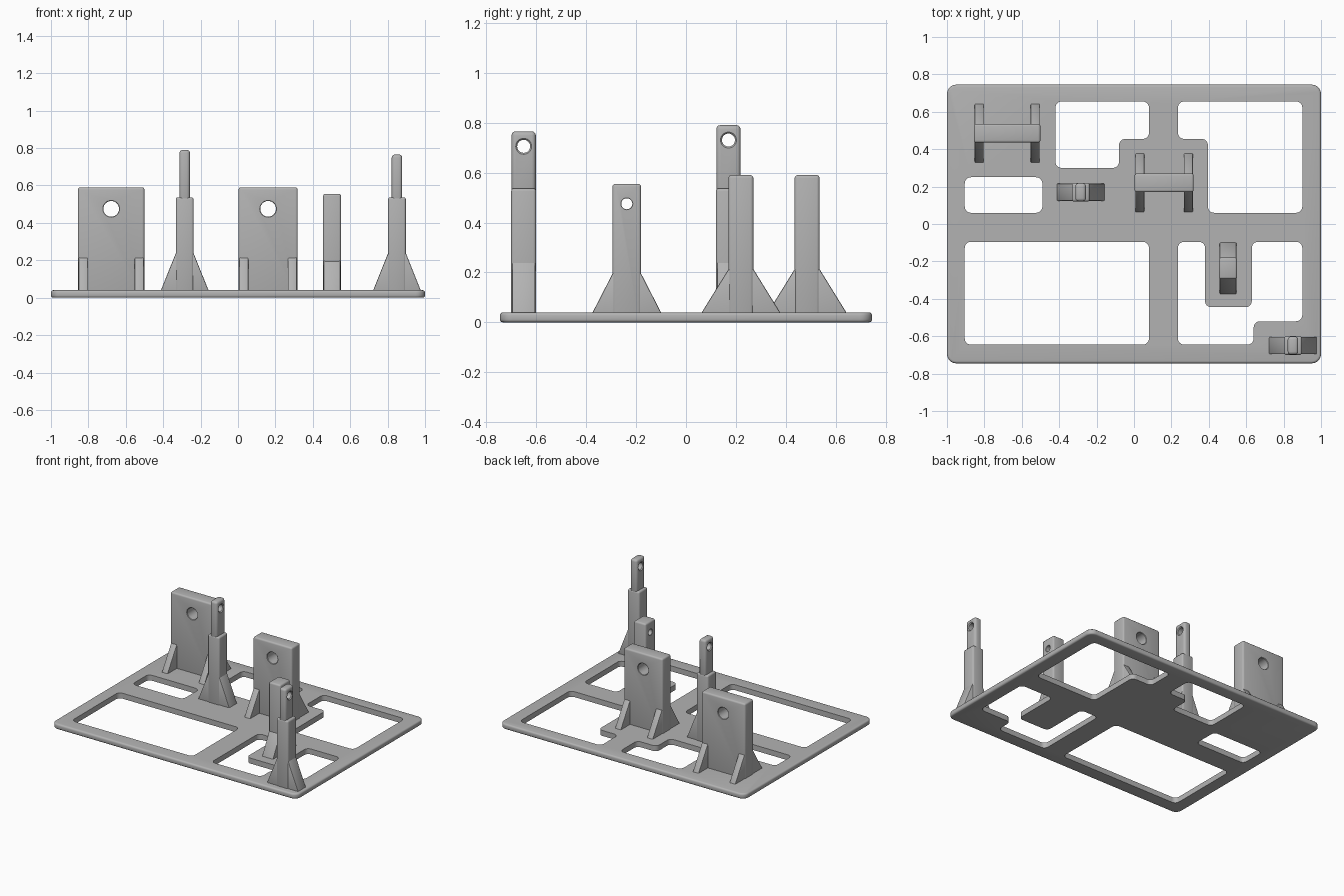
import bpy, bmesh, math
from mathutils import Vector, Matrix

cube = bpy.data.objects.get("Cube")
if cube:
    bpy.data.objects.remove(cube, do_unlink=True)

grey = bpy.data.materials.new("plain grey")
grey.use_nodes = True
COLOUR = (0.45, 0.45, 0.45, 1)
grey.diffuse_color = COLOUR
grey.node_tree.nodes["Principled BSDF"].inputs["Base Color"].default_value = COLOUR
PLATE_TOP = 0.04


def make(name, bm):
    bmesh.ops.recalc_face_normals(bm, faces=bm.faces)
    mesh = bpy.data.meshes.new(name)
    bm.to_mesh(mesh)
    bm.free()
    mesh.materials.append(grey)
    ob = bpy.data.objects.new(name, mesh)
    bpy.context.collection.objects.link(ob)
    return ob


def activate(ob):
    bpy.ops.object.select_all(action='DESELECT')
    ob.select_set(True)
    bpy.context.view_layer.objects.active = ob


def bevel(ob, width, segments=3):
    m = ob.modifiers.new("Bevel", 'BEVEL')
    m.width, m.segments = width, segments
    m.limit_method, m.angle_limit = 'ANGLE', math.radians(40)
    activate(ob)
    bpy.ops.object.modifier_apply(modifier=m.name)


def cut(ob, cutter):
    m = ob.modifiers.new("Cut", 'BOOLEAN')
    m.operation, m.solver, m.object = 'DIFFERENCE', 'EXACT', cutter
    activate(ob)
    bpy.ops.object.modifier_apply(modifier=m.name)
    bpy.data.objects.remove(cutter, do_unlink=True)


def smooth(ob):
    activate(ob)
    bpy.ops.object.shade_smooth_by_angle(angle=math.radians(35))


def prism(name, points, vector):
    """Extrude a flat outline along a vector."""
    bm = bmesh.new()
    face = bm.faces.new([bm.verts.new(p) for p in points])
    ext = bmesh.ops.extrude_face_region(bm, geom=[face])
    verts = [g for g in ext["geom"] if isinstance(g, bmesh.types.BMVert)]
    bmesh.ops.translate(bm, vec=vector, verts=verts)
    return make(name, bm)


def rounded(corners, radius, steps=6):
    """Round every corner of a right-angled outline."""
    pts, n = [], len(corners)
    for i in range(n):
        c = Vector(corners[i])
        a = (Vector(corners[i - 1]) - c).normalized() * radius
        b = (Vector(corners[(i + 1) % n]) - c).normalized() * radius
        for k in range(steps + 1):
            t = k / steps * math.pi / 2
            pts.append(c + a * (1 - math.sin(t)) + b * (1 - math.cos(t)))
    return pts


def slab(name, corners, radius, z0, z1):
    return prism(name, [(p.x, p.y, z0) for p in rounded(corners, radius)], (0, 0, z1 - z0))


def rect(x0, x1, y0, y1):
    return [(x0, y0), (x1, y0), (x1, y1), (x0, y1)]


def box(name, x, y, w, d, z0, z1, width):
    pts = [(px, py, z0) for px, py in rect(x - w / 2, x + w / 2, y - d / 2, y + d / 2)]
    ob = prism(name, pts, (0, 0, z1 - z0))
    bevel(ob, width)
    return ob


def drill(ob, centre, axis, r, half, lip):
    """Bore a hole along x or y with a small countersink of depth lip."""
    e = 0.05
    profile = [(0, -half - e), (r + lip + e, -half - e), (r, -half + lip),
               (r, half - lip), (r + lip + e, half + e), (0, half + e)]
    bm = bmesh.new()
    vs = [bm.verts.new((a, 0, b)) for a, b in profile]
    es = [bm.edges.new(p) for p in zip(vs, vs[1:])]
    bmesh.ops.spin(bm, geom=vs + es, cent=(0, 0, 0), axis=(0, 0, 1),
                   angle=math.tau, steps=32)
    bmesh.ops.remove_doubles(bm, verts=bm.verts, dist=1e-4)
    turn = Matrix.Rotation(math.pi / 2, 4, 'Y' if axis == 'x' else 'X')
    bm.transform(Matrix.Translation(centre) @ turn)
    cut(ob, make("hole_cutter", bm))


def gusset(name, x, y, axis, foot, top, height, width):
    """Wedge pair along an axis; its flat top is buried in the upright."""
    z0 = 0.02
    out = foot + (foot - top) * (PLATE_TOP - z0) / (height - PLATE_TOP)
    shape = [(-out, z0), (out, z0), (top, height), (-top, height)]
    if axis == 'x':
        pts, vec = [(x + a, y - width / 2, z) for a, z in shape], (0, width, 0)
    else:
        pts, vec = [(x - width / 2, y + a, z) for a, z in shape], (width, 0, 0)
    ob = prism(name, pts, vec)
    bevel(ob, 0.005, 2)
    smooth(ob)


# Base plate with its cut-outs
plate = slab("base_plate", rect(-1, 1, -0.745, 0.745), 0.05, 0, PLATE_TOP)
bevel(plate, 0.012)
windows = [
    [(-0.42, 0.3), (-0.08, 0.3), (-0.08, 0.455), (0.08, 0.455), (0.08, 0.655), (-0.42, 0.655)],
    [(0.235, 0.455), (0.395, 0.455), (0.395, 0.06), (0.9, 0.06), (0.9, 0.655), (0.235, 0.655)],
    rect(-0.905, -0.49, 0.06, 0.25),
    rect(-0.905, 0.08, -0.645, -0.095),
    [(0.235, -0.095), (0.38, -0.095), (0.38, -0.445), (0.63, -0.445), (0.63, -0.095),
     (0.9, -0.095), (0.9, -0.52), (0.64, -0.52), (0.64, -0.645), (0.235, -0.645)],
]
for outline in windows:
    cut(plate, slab("window_cutter", outline, 0.033, -0.1, 0.1))
smooth(plate)

# Wide upright panels with a gusset pair at each end
for side, x, y, w in (("right", -0.678, 0.485, 0.355), ("left", 0.161, 0.22, 0.316)):
    panel = box(side + "_panel", x, y, w, 0.1, 0.01, 0.59, 0.012)
    drill(panel, (x, y, 0.475), 'y', 0.042, 0.05, 0.003)
    smooth(panel)
    for end in (-1, 1):
        gusset(f"{side}_panel_gusset", x + end * (w / 2 - 0.028), y, 'y',
               0.157, 0.047, 0.218, 0.048)

# Tall stepped posts with drilled tongues
for side, x, y, top in (("right", -0.285, 0.17, 0.79), ("left", 0.85, -0.65, 0.765)):
    post = box(side + "_post", x, y, 0.095, 0.1, 0.01, 0.537, 0.012)
    smooth(post)
    tongue = box(side + "_post_tongue", x, y, 0.056, 0.097, 0.5, top, 0.016)
    drill(tongue, (x, y, top - 0.06), 'x', 0.026, 0.028, 0.006)
    smooth(tongue)
    gusset(side + "_post_gusset", x, y, 'x', 0.127, 0.046, 0.242, 0.092)

# Short post
post = box("short_post", 0.503, -0.237, 0.096, 0.115, 0.01, 0.555, 0.012)
drill(post, (0.503, -0.237, 0.475), 'x', 0.022, 0.048, 0.002)
smooth(post)
gusset("short_post_gusset", 0.503, -0.237, 'y', 0.137, 0.056, 0.198, 0.09)
